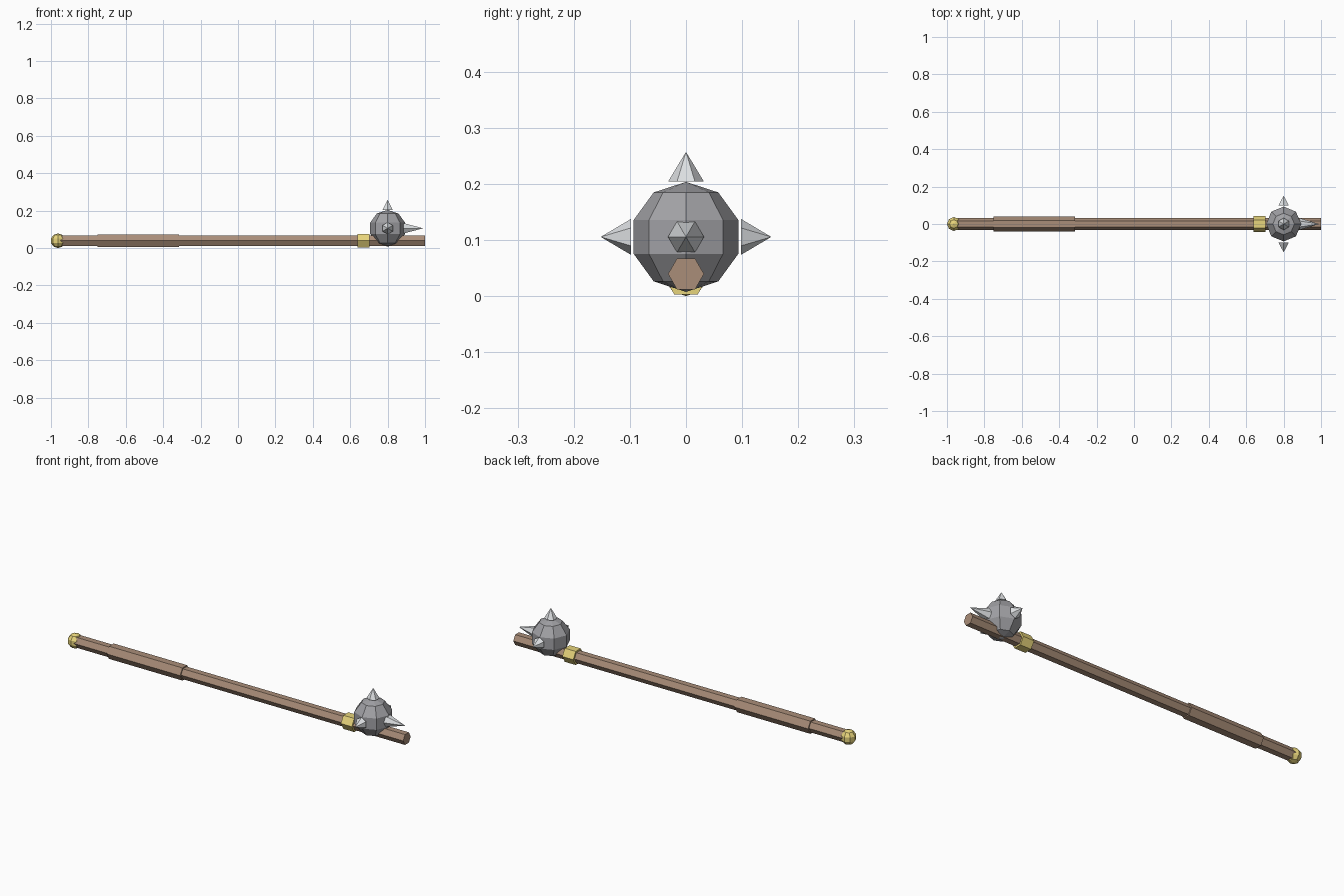
import bpy, bmesh
from math import pi
from mathutils import Matrix, Vector

if "Cube" in bpy.data.objects:
    bpy.data.objects.remove(bpy.data.objects["Cube"])


def material(name, rgb):
    m = bpy.data.materials.new(name)
    m.diffuse_color = (*rgb, 1)
    m.use_nodes = True
    m.node_tree.nodes["Principled BSDF"].inputs["Base Color"].default_value = m.diffuse_color
    return m


wood = material("wood", (0.40, 0.27, 0.19))
gold = material("gold", (0.80, 0.66, 0.20))
iron = material("dark_iron", (0.36, 0.36, 0.38))
steel = material("steel", (0.72, 0.74, 0.76))


def finish(name, bm, mat):
    me = bpy.data.meshes.new(name)
    bm.to_mesh(me)
    bm.free()
    me.materials.append(mat)
    ob = bpy.data.objects.new(name, me)
    bpy.context.collection.objects.link(ob)
    return ob


def cone(name, start, end, r1, r2, mat):
    # six-sided, corners lie on the y axis (or z axis when pointing along y)
    a, b = Vector(start), Vector(end)
    d = b - a
    if abs(d.x) > 0.001:
        rot = Matrix.Rotation(pi / 2, 4, 'Y')
    elif abs(d.y) > 0.001:
        rot = Matrix.Rotation(-pi / 2 if d.y > 0 else pi / 2, 4, 'X')
    else:
        rot = Matrix.Identity(4)
    bm = bmesh.new()
    bmesh.ops.create_cone(bm, cap_ends=True, segments=6, radius1=r1, radius2=r2,
                          depth=d.length)
    # make sure a corner sits on local y
    if max(v.co.y for v in bm.verts) < max(v.co.x for v in bm.verts):
        bmesh.ops.rotate(bm, verts=bm.verts, matrix=Matrix.Rotation(pi / 2, 3, 'Z'))
    bm.transform(Matrix.Translation((a + b) / 2) @ rot)
    bmesh.ops.remove_doubles(bm, verts=bm.verts, dist=1e-5)
    return finish(name, bm, mat)


def ball(name, loc, r, mat):
    bm = bmesh.new()
    bmesh.ops.create_uvsphere(bm, u_segments=8, v_segments=5, radius=r)
    bm.transform(Matrix.Translation(loc))
    return finish(name, bm, mat)


# Handle: shaft, thicker grip, collar
ZS = 0.0395
for name, x0, x1, r, mat in (("shaft", -0.97, 1.0, 0.032, wood),
                             ("grip", -0.75, -0.315, 0.039, wood),
                             ("collar", 0.638, 0.703, 0.042, gold)):
    cone(name, (x0, 0, ZS), (x1, 0, ZS), r, r, mat)

# Pommel and head
ball("pommel", (-0.963, 0, 0.039), 0.039, gold)
HX, HZ = 0.80, 0.1055
ball("head", (HX, 0, HZ), 0.098, iron)

# Spikes: top, both sides, and one longer forward
cone("spike_top", (HX, 0, 0.204), (HX, 0, 0.257), 0.032, 0, steel)
for side, s in (("left", 1), ("right", -1)):
    cone("spike_" + side, (HX, s * 0.098, HZ), (HX, s * 0.152, HZ), 0.032, 0, steel)
cone("spike_forward", (0.885, 0, HZ), (0.99, 0, HZ), 0.032, 0, steel)
